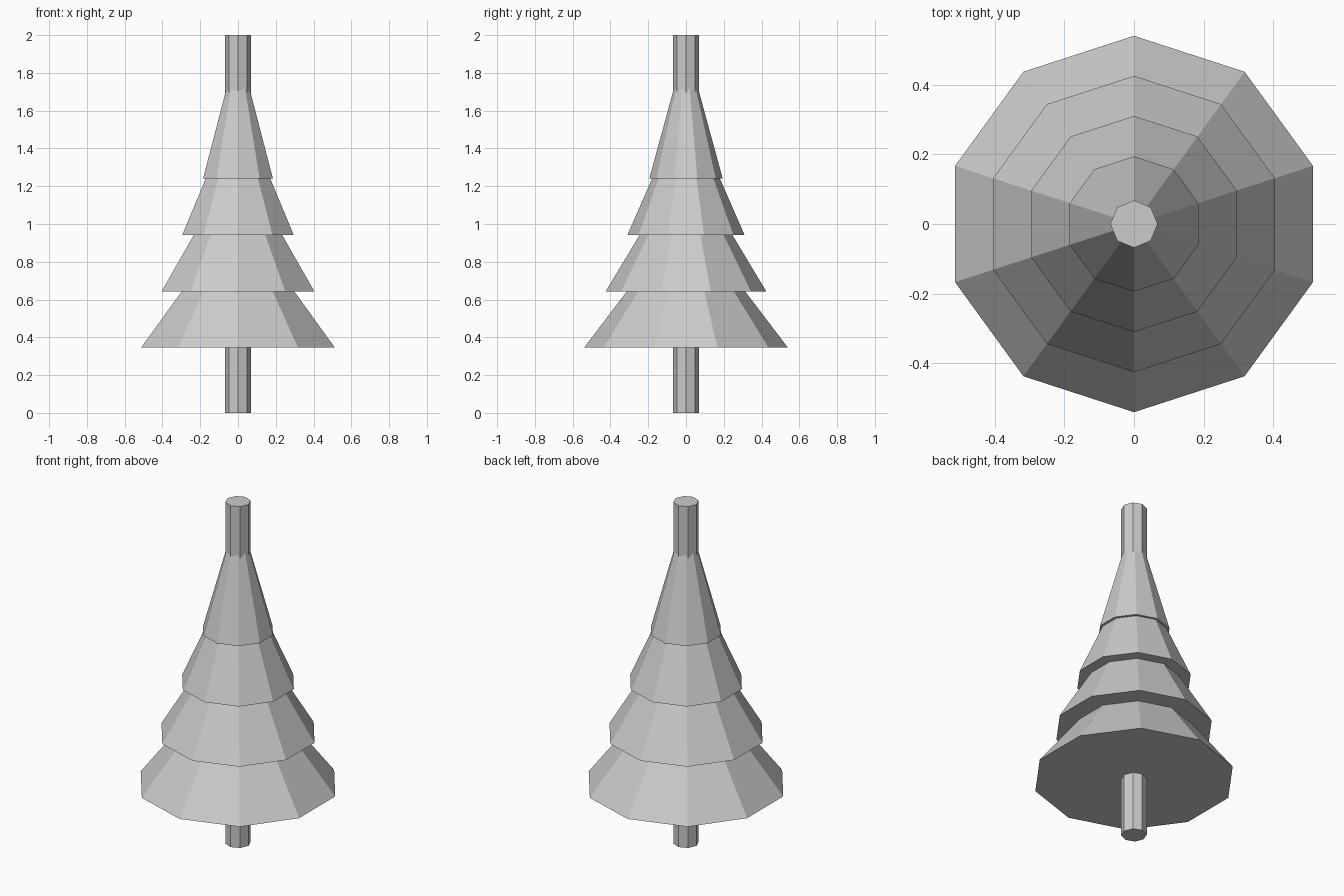
import bpy, math

if "Cube" in bpy.data.objects:
    bpy.data.objects.remove(bpy.data.objects["Cube"])

# Trunk: octagonal pole through the whole tree
bpy.ops.mesh.primitive_cylinder_add(vertices=8, radius=0.068, depth=2, location=(0, 0, 1))
bpy.context.object.name = "trunk"

# Foliage tiers: ten-sided cones with closed undersides, a corner on the y axis
HEIGHT = 0.71
for i, (z, radius) in enumerate([(0.345, 0.54), (0.643, 0.425), (0.942, 0.31), (1.242, 0.194)]):
    bpy.ops.mesh.primitive_cone_add(vertices=10, radius1=radius, radius2=0, depth=HEIGHT,
                                    location=(0, 0, z + HEIGHT / 2))
    bpy.context.object.name = f"foliage_tier_{i + 1}"
